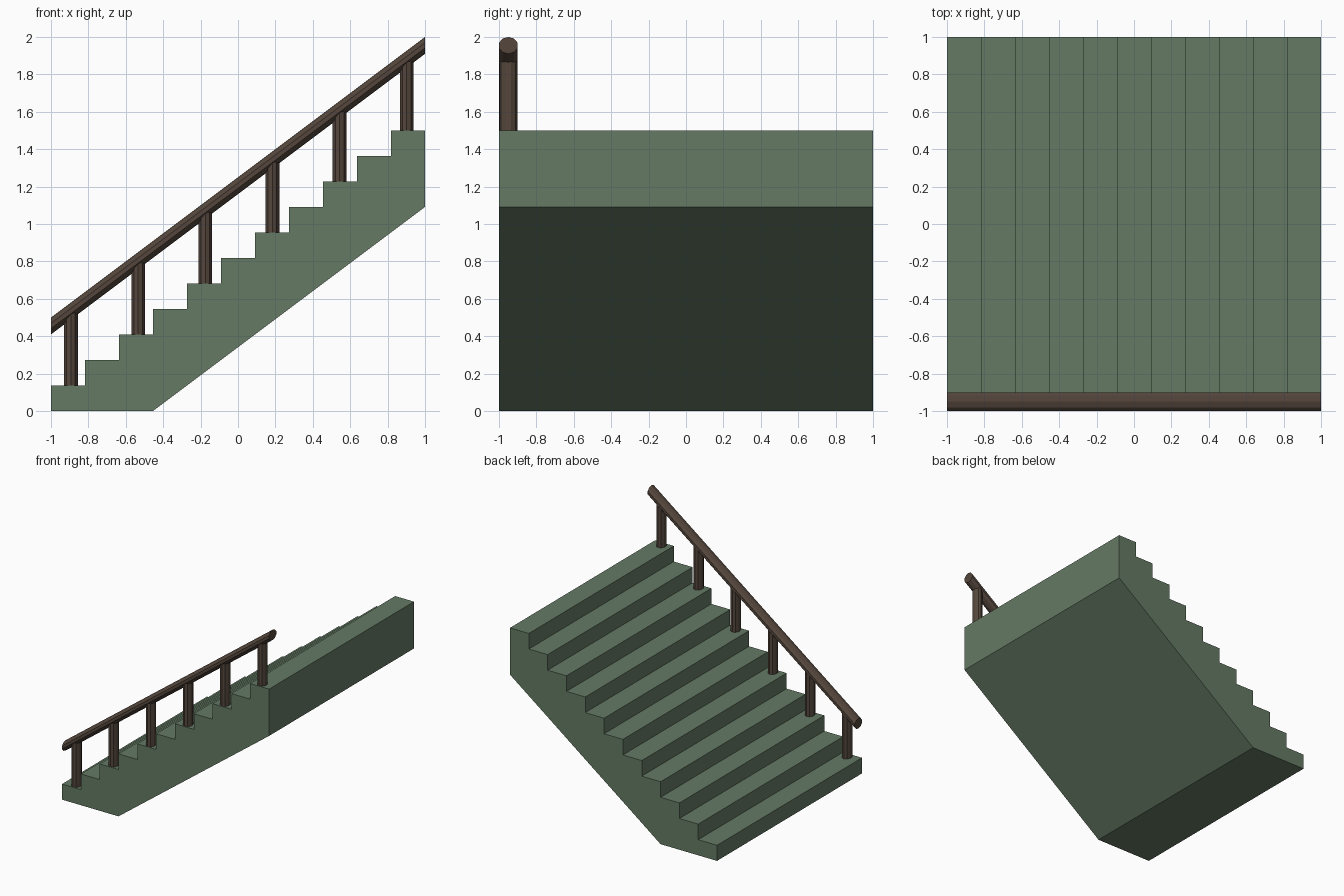
import bpy
import bmesh
from math import sin, cos, pi

STEPS = 11
RUN = 2 / STEPS
RISE = 1.5 / STEPS
SLOPE = RISE / RUN
SIDES = 10
RAIL_Y = -0.95
RAIL_MID = 1.205  # rail centre height at x = 0

if "Cube" in bpy.data.objects:
    bpy.data.objects.remove(bpy.data.objects["Cube"])


def make_material(name, rgb):
    mat = bpy.data.materials.new(name)
    mat.use_nodes = True
    mat.diffuse_color = (*rgb, 1)
    mat.node_tree.nodes["Principled BSDF"].inputs["Base Color"].default_value = (*rgb, 1)
    return mat


def make_prism(name, start, end, mat):
    """Join two matching outlines into a closed flat-shaded solid."""
    bm = bmesh.new()
    a = [bm.verts.new(p) for p in start]
    b = [bm.verts.new(p) for p in end]
    bm.faces.new(a)
    bm.faces.new(b[::-1])
    for i in range(len(a)):
        j = (i + 1) % len(a)
        bm.faces.new((a[j], a[i], b[i], b[j]))
    bmesh.ops.recalc_face_normals(bm, faces=bm.faces[:])
    mesh = bpy.data.meshes.new(name)
    bm.to_mesh(mesh)
    bm.free()
    mesh.materials.append(mat)
    obj = bpy.data.objects.new(name, mesh)
    bpy.context.collection.objects.link(obj)
    return obj


def ring(ru, rv):
    """Points of a many-sided oval, with a corner on the second axis."""
    angles = [pi / 2 + 2 * pi * k / SIDES for k in range(SIDES)]
    return [(ru * cos(t), rv * sin(t)) for t in angles]


green = make_material("muted green", (0.13, 0.195, 0.13))
brown = make_material("dark brown", (0.09, 0.062, 0.046))

# Staircase: stepped top edge, sloping underside
profile = [(-1, 0)]
for i in range(STEPS):
    z = (i + 1) * RISE
    profile += [(-1 + i * RUN, z), (-1 + (i + 1) * RUN, z)]
profile += [(1, 8 * RISE), (-1 + 3 * RUN, 0)]
make_prism("staircase", [(x, -1, z) for x, z in profile],
           [(x, 1, z) for x, z in profile], green)

# Handrail: sloping bar with upright end cuts
section = ring(0.0525, 0.045)
ends = [[(x, RAIL_Y + u, RAIL_MID + SLOPE * x + v) for u, v in section]
        for x in (-1, 1)]
make_prism("handrail", *ends, brown)

# Posts: one on every second step, cut to the rail's slope
for i in range(6):
    x = -0.893 + 0.359 * i
    foot = (2 * i + 1) * RISE
    outline = [(x + u, RAIL_Y + v) for u, v in ring(0.0385, 0.048)]
    make_prism(f"post_{i + 1}", [(px, py, foot) for px, py in outline],
               [(px, py, RAIL_MID + SLOPE * px) for px, py in outline], brown)
